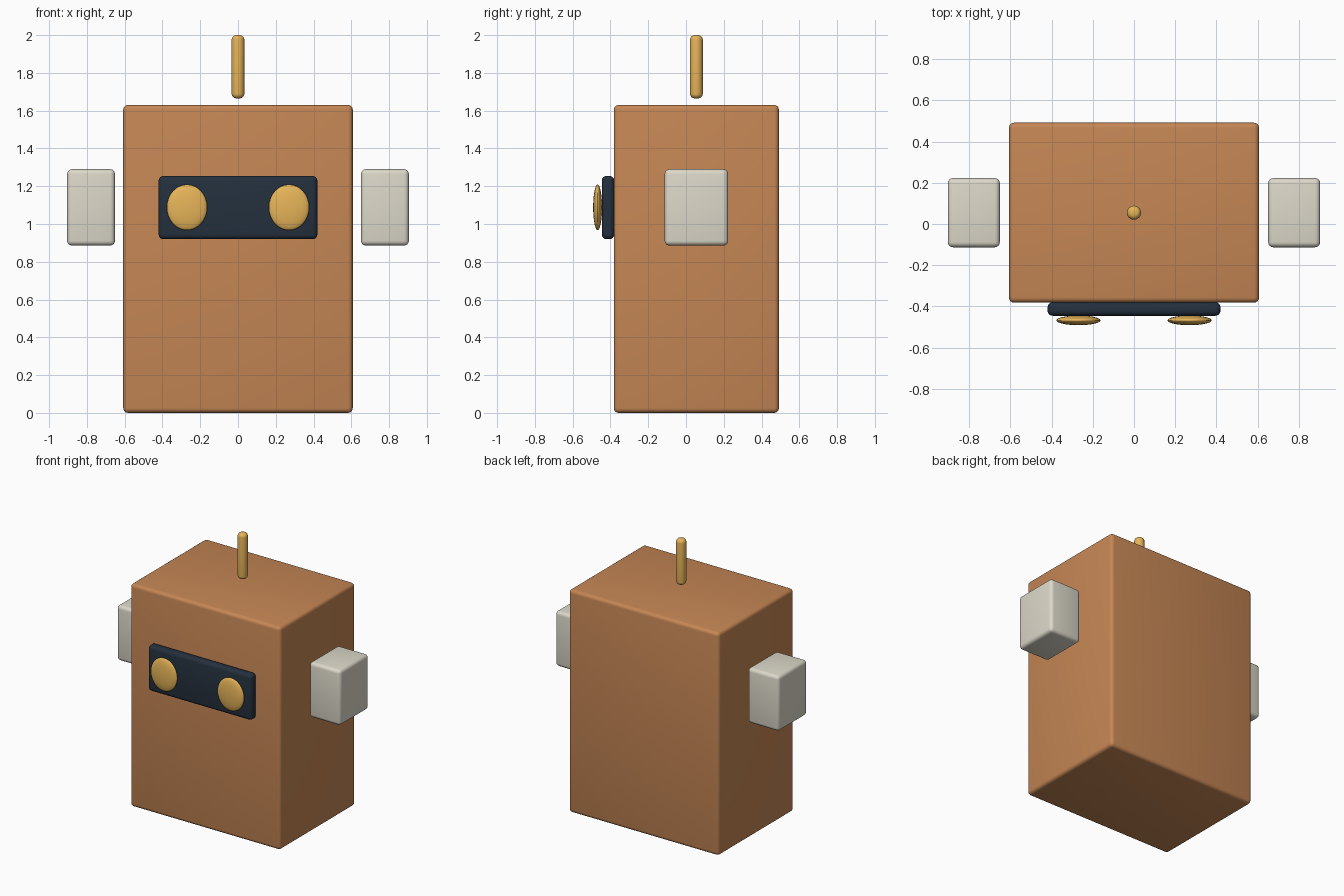
import bpy
from math import radians

if "Cube" in bpy.data.objects:
    bpy.data.objects.remove(bpy.data.objects["Cube"])


def material(name, rgb):
    m = bpy.data.materials.new(name)
    m.diffuse_color = (*rgb, 1)
    m.use_nodes = True
    m.node_tree.nodes["Principled BSDF"].inputs["Base Color"].default_value = m.diffuse_color
    return m


COPPER = material("copper", (0.56, 0.24, 0.09))
NAVY = material("navy", (0.018, 0.03, 0.048))
GOLD = material("gold", (0.80, 0.46, 0.10))
CREAM = material("cream", (0.72, 0.69, 0.59))
MID_Y = 0.055  # depth centre shared by body, ears and antenna


def finish(name, mat, bevel=0, segments=4):
    ob = bpy.context.object
    ob.name = ob.data.name = name
    ob.data.materials.append(mat)
    bpy.ops.object.transform_apply(location=False, rotation=False, scale=True)
    if bevel:
        mod = ob.modifiers.new("rounded_edges", 'BEVEL')
        mod.width, mod.segments = bevel, segments
        mod.limit_method, mod.angle_limit = 'ANGLE', radians(40)
        bpy.ops.object.modifier_apply(modifier=mod.name)
    bpy.ops.object.shade_smooth_by_angle(angle=radians(35))
    return ob


def box(name, centre, size, mat, bevel):
    bpy.ops.mesh.primitive_cube_add(size=1, location=centre)
    bpy.context.object.scale = size
    return finish(name, mat, bevel)


# Body and visor
box("body", (0, MID_Y, 0.815), (1.215, 0.874, 1.63), COPPER, 0.025)
box("visor", (0, -0.413, 1.087), (0.84, 0.066, 0.335), NAVY, 0.025)

# Paired eyes and floating side blocks
for side, s in (("left", -1), ("right", 1)):
    bpy.ops.mesh.primitive_uv_sphere_add(segments=32, ring_count=16, radius=1,
                                         location=(s * 0.27, -0.468, 1.088))
    bpy.context.object.scale = (0.107, 0.0235, 0.121)
    finish(side + "_eye", GOLD)
    box(side + "_ear", (s * 0.778, MID_Y, 1.088), (0.253, 0.336, 0.404), CREAM, 0.025)

# Antenna rod with rounded ends
bpy.ops.mesh.primitive_cylinder_add(vertices=32, radius=0.034, depth=0.335,
                                    location=(0, MID_Y, 1.8325))
finish("antenna", GOLD, 0.025, 5)
